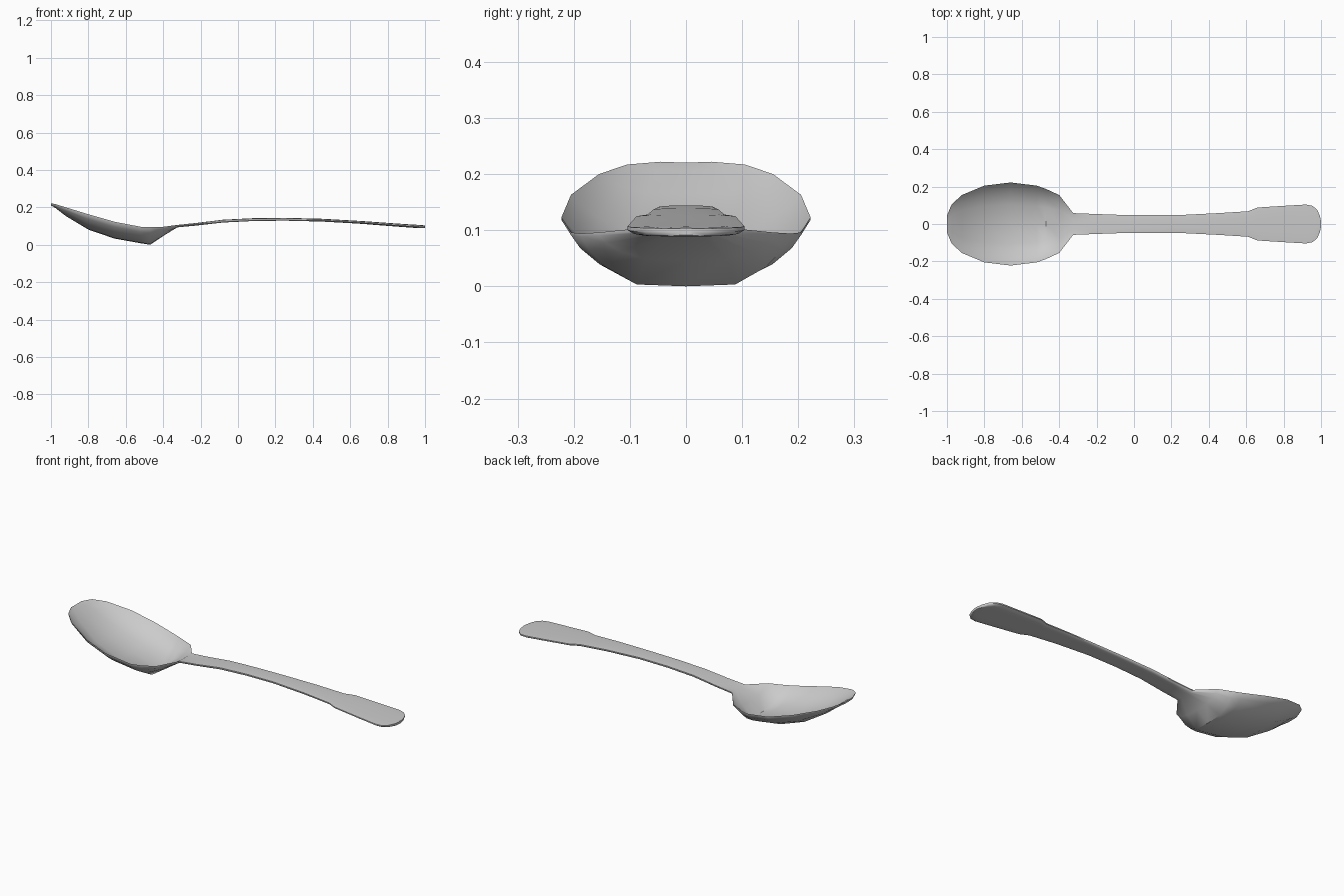
import bpy, bmesh

# Stations along the spoon: x, half width, rim height, dish depth, thickness
STATIONS = [
    # bowl
    (-1.0, .045, .222, .001, .010),
    (-.975, .105, .217, .010, .011),
    (-.92, .155, .200, .035, .012),
    (-.80, .205, .163, .070, .012),
    (-.66, .222, .123, .078, .012),
    (-.52, .205, .096, .076, .012),
    (-.47, .187, .094, .081, .013),
    (-.40, .155, .096, .036, .013),
    (-.325, .058, .106, .000, .013),
    # handle
    (-.22, .054, .116, -.001, .014),
    (-.08, .049, .133, -.001, .015),
    (.08, .047, .140, -.002, .015),
    (.25, .048, .142, -.002, .015),
    (.45, .058, .137, -.002, .015),
    (.61, .068, .128, -.002, .015),
    (.66, .088, .125, -.002, .015),
    (.80, .097, .115, -.002, .016),
    (.92, .104, .107, -.002, .017),
    (.955, .097, .105, -.002, .017),
    (.98, .075, .104, -.001, .016),
    (.995, .040, .103, -.001, .015),
    (1.0, .012, .103, -.001, .013),
]

# Half cross-section: fraction of width, fraction of depth, fraction of thickness
HALF = [(1, 0, .4), (.92, .25, .75), (.75, .6, .95), (.47, .96, 1)]
SECTION = HALF + [(0, 1, 1)] + [(-t, d, g) for t, d, g in reversed(HALF)]


def ring(bm, x, w, z, depth, th):
    top = [bm.verts.new((x, t * w, z - depth * d)) for t, d, g in SECTION]
    low = [bm.verts.new((x, t * w, z - depth * d - th * g)) for t, d, g in reversed(SECTION)]
    return top + low


# Spoon body: closed loft through all stations
bm = bmesh.new()
rings = [ring(bm, *s) for s in STATIONS]
for a, b in zip(rings, rings[1:]):
    n = len(a)
    for i in range(n):
        j = (i + 1) % n
        bm.faces.new((a[i], a[j], b[j], b[i]))

# End caps as quad strips
for r in (rings[0], rings[-1]):
    n = len(r)
    for i in range(n // 2 - 1):
        bm.faces.new((r[i], r[i + 1], r[n - 2 - i], r[n - 1 - i]))
bmesh.ops.recalc_face_normals(bm, faces=bm.faces)

mesh = bpy.data.meshes.new("spoon")
bm.to_mesh(mesh)
bm.free()
spoon = bpy.data.objects.new("spoon", mesh)
bpy.context.collection.objects.link(spoon)
bpy.context.view_layer.objects.active = spoon
spoon.select_set(True)
bpy.ops.object.shade_smooth_by_angle(angle=0.7)
